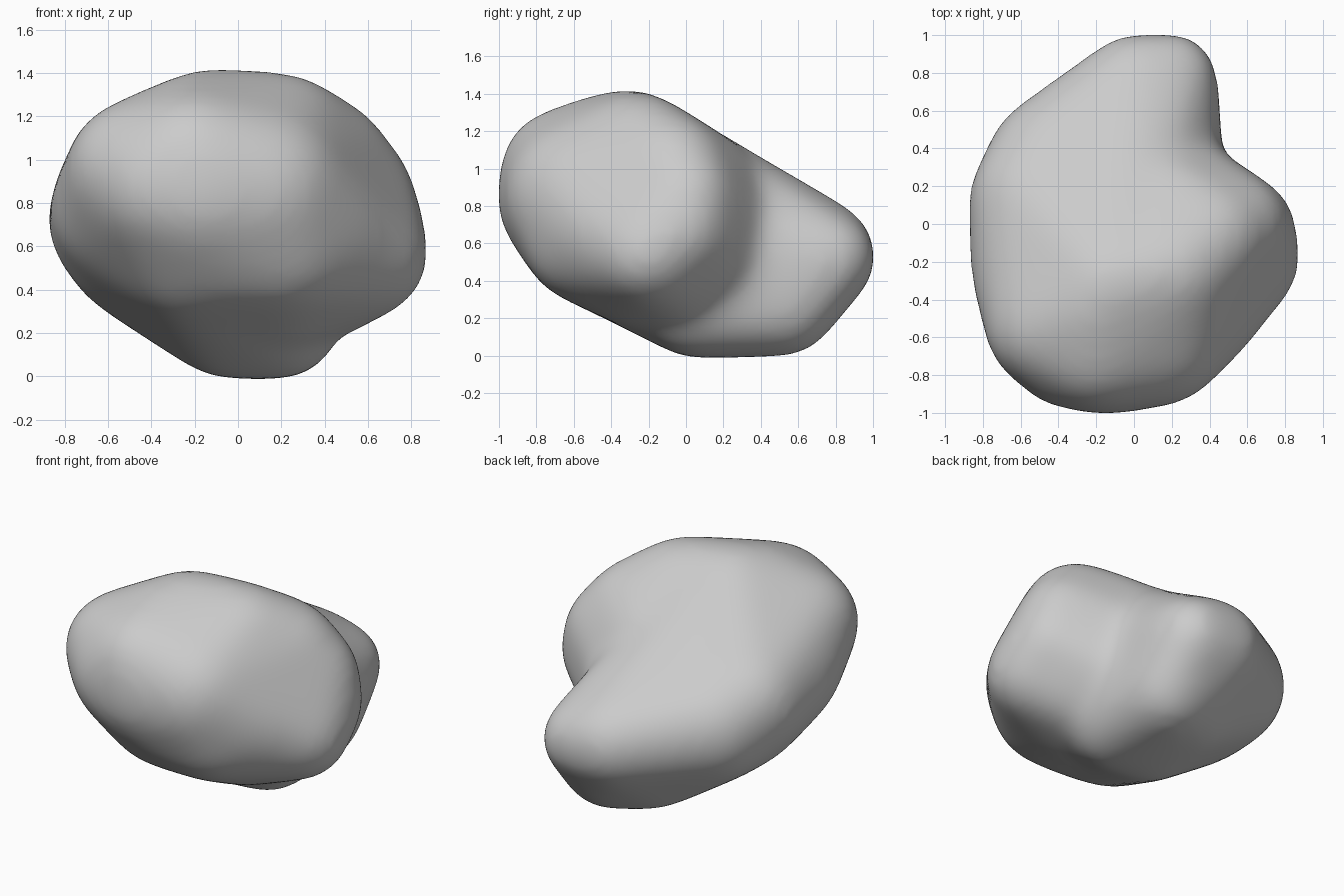
import bpy
import bmesh
from mathutils import Matrix

cube = bpy.data.objects.get("Cube")
if cube:
    bpy.data.objects.remove(cube, do_unlink=True)

# Extra radius that makes up for what softening takes away
SWELL = 0.03

# Rounded lumps: centre x, y, z and radius
belly = (-0.2, -0.45, 0.6, 0.33)
flank = (-0.52, 0.12, 0.72, 0.335)
low_flank = (-0.45, 0.05, 0.62, 0.33)
haunch = (-0.42, 0.32, 0.62, 0.34)

front_mass = [
    belly, flank, low_flank, haunch,
    # top
    (-0.12, -0.32, 1.1, 0.3),
    (-0.2, -0.45, 1.07, 0.3),
    (0.2, -0.25, 1.08, 0.3),
    (0.4, -0.07, 0.98, 0.28),
    (0.2, 0.1, 0.93, 0.24),
    # side bulge and its back slope
    (0.55, 0.0, 0.85, 0.24),
    (0.6, -0.2, 0.55, 0.255),
    (0.6, -0.03, 0.68, 0.24),
    (0.28, 0.18, 0.72, 0.24),
    (0.28, 0.18, 0.5, 0.24),
    # underside
    (0.42, -0.08, 0.44, 0.24),
    (0.2, -0.22, 0.46, 0.3),
    # face
    (0.3, -0.42, 0.7, 0.35),
    (0.2, -0.52, 0.62, 0.32),
    (-0.05, -0.55, 0.62, 0.3),
    (0.1, -0.55, 0.85, 0.4),
    (-0.15, -0.59, 0.85, 0.4),
    (-0.2, -0.65, 0.98, 0.32),
    (-0.32, -0.61, 0.88, 0.35),
    (-0.46, -0.54, 0.95, 0.31),
    (-0.5, -0.25, 0.78, 0.34),
]
back_mass = [
    belly, low_flank, haunch,
    # sloping spine
    (-0.08, -0.15, 1.01, 0.3),
    (0.1, 0.3, 0.6, 0.32),
    # foot
    (0.2, 0.04, 0.265, 0.25),
    (-0.05, 0.06, 0.285, 0.27),
    (0.18, 0.53, 0.27, 0.25),
    (-0.05, 0.43, 0.3, 0.26),
    # tail
    (0.2, 0.77, 0.52, 0.22),
    (0.01, 0.715, 0.54, 0.27),
]


def add_hull(target, lumps):
    """Wrap a convex skin around a group of lumps and add it to the target."""
    bm = bmesh.new()
    for x, y, z, r in lumps:
        bmesh.ops.create_icosphere(bm, subdivisions=3, radius=r + SWELL,
                                   matrix=Matrix.Translation((x, y, z)))
    points = [v.co.copy() for v in bm.verts]
    bm.free()
    bm = bmesh.new()
    for p in points:
        bm.verts.new(p)
    bmesh.ops.convex_hull(bm, input=bm.verts[:])
    bmesh.ops.delete(bm, geom=[v for v in bm.verts if not v.link_faces],
                     context='VERTS')
    bmesh.ops.recalc_face_normals(bm, faces=bm.faces[:])
    part = bpy.data.meshes.new("hull")
    bm.to_mesh(part)
    bm.free()
    target.from_mesh(part)
    bpy.data.meshes.remove(part)


# Join both masses into one boulder
bm = bmesh.new()
for mass in (front_mass, back_mass):
    add_hull(bm, mass)
mesh = bpy.data.meshes.new("boulder")
bm.to_mesh(mesh)
bm.free()
boulder = bpy.data.objects.new("boulder", mesh)
bpy.context.collection.objects.link(boulder)

# Fuse and soften
remesh = boulder.modifiers.new("fuse", 'REMESH')
remesh.mode = 'VOXEL'
remesh.voxel_size = 0.03
remesh.use_smooth_shade = True
soften = boulder.modifiers.new("soften", 'SMOOTH')
soften.factor = 0.5
soften.iterations = 70

# Stone colour
stone = bpy.data.materials.new("stone grey")
stone.use_nodes = True
grey = (0.6, 0.6, 0.6, 1.0)
stone.diffuse_color = grey
stone.node_tree.nodes["Principled BSDF"].inputs["Base Color"].default_value = grey
mesh.materials.append(stone)
